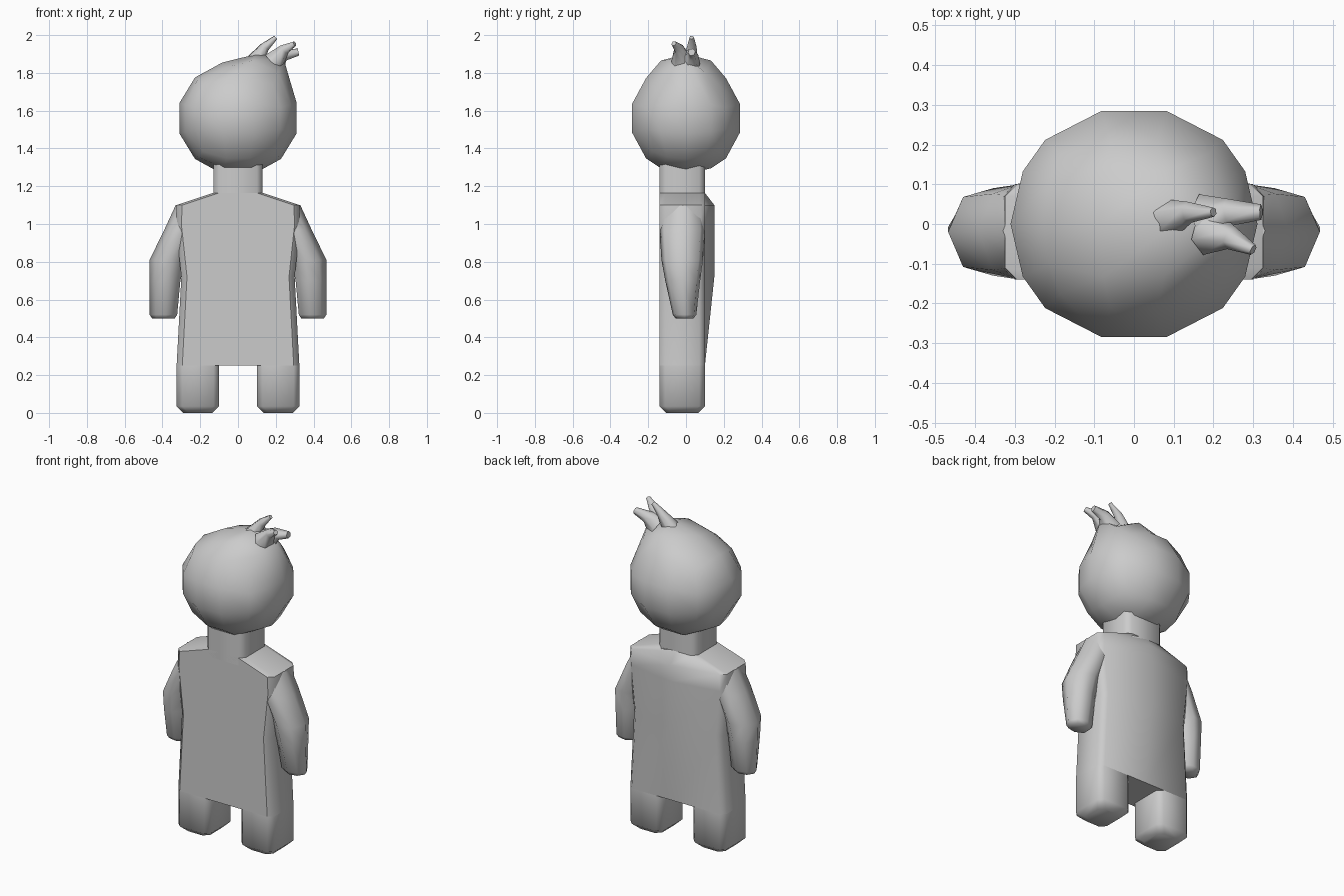
import bpy, bmesh, math
from mathutils import Vector

if "Cube" in bpy.data.objects:
    bpy.data.objects.remove(bpy.data.objects["Cube"])


def finish(bm, name, angle=45, mirror=False):
    bmesh.ops.recalc_face_normals(bm, faces=bm.faces)
    me = bpy.data.meshes.new(name)
    bm.to_mesh(me)
    bm.free()
    ob = bpy.data.objects.new(name, me)
    bpy.context.collection.objects.link(ob)
    bpy.ops.object.select_all(action='DESELECT')
    ob.select_set(True)
    bpy.context.view_layer.objects.active = ob
    bpy.ops.object.shade_smooth_by_angle(angle=math.radians(angle))
    if mirror:
        ob.modifiers.new("mirror", 'MIRROR').use_mirror_merge = False
    return ob


def loft(name, rings, mirror=False, angle=45):
    """Skin stacked rings [(z, [(x, y), ...]), ...] and cap the ends."""
    bm = bmesh.new()
    vs = [[bm.verts.new((x, y, z)) for x, y in pts] for z, pts in rings]
    n = len(vs[0])
    for a, b in zip(vs, vs[1:]):
        for i in range(n):
            j = (i + 1) % n
            bm.faces.new((a[i], a[j], b[j], b[i]))
    bm.faces.new(vs[0][::-1])
    bm.faces.new(vs[-1])
    return finish(bm, name, angle, mirror)


def box_ring(x0, x1, y0, y1, c):
    """Rectangle with chamfered corners."""
    return [(x0 + c, y0), (x1 - c, y0), (x1, y0 + c), (x1, y1 - c),
            (x1 - c, y1), (x0 + c, y1), (x0, y1 - c), (x0, y0 + c)]


def torso_ring(hx, back):
    """Flat front, short sides, ridge along the middle of the back."""
    c = 0.03
    return [(-hx + c, -.14), (0, -.14), (hx - c, -.14), (hx, -.11), (hx, .07),
            (hx - c, .1), (0, back), (-hx + c, .1), (-hx, .07), (-hx, -.11)]


def arm_ring(x0, x1, y0, y1):
    """Rounded section with a point on the outer side."""
    m, h, w = (y0 + y1) / 2, (y1 - y0) / 2, x1 - x0
    return [(x0, m - .5 * h), (x0 + .4 * w, m - h), (x1 - .2 * w, m - .8 * h), (x1, m),
            (x1 - .2 * w, m + .8 * h), (x0 + .4 * w, m + h), (x0, m + .5 * h)]


# Torso and neck
loft("torso", [(.25, torso_ring(.325, .1)), (.72, torso_ring(.30, .15)),
               (1.0, torso_ring(.33, .15)), (1.1, torso_ring(.325, .15)),
               (1.165, torso_ring(.13, .1))])
loft("neck", [(1.12, box_ring(-.13, .13, -.14, .1, .03)),
              (1.36, box_ring(-.13, .13, -.14, .1, .03))])

# Legs with bevelled soles
loft("legs", [(0, box_ring(.135, .29, -.105, .065, .03)),
              (.035, box_ring(.1, .325, -.14, .1, .03)),
              (.25, box_ring(.1, .325, -.14, .1, .03))], True, 60)

# Arms, from shoulder down to the blunt hand
loft("arms", [(z, arm_ring(*r)) for z, r in [
    (1.1, (.15, .33, -.13, .095)), (.97, (.22, .39, -.14, .1)),
    (.81, (.28, .468, -.13, .09)), (.7, (.305, .468, -.11, .075)),
    (.52, (.322, .468, -.07, .055)), (.5, (.335, .455, -.055, .04))]], True, 60)

# Head: a subdivided cube blown up to a sphere, top right pulled into the tuft
bm = bmesh.new()
bmesh.ops.create_cube(bm, size=2)
for axis, cuts in ((0, (-.27, .27)), (1, (-.5, 0, .5)), (2, (-.27, .27))):
    for c in cuts:
        p, n = Vector((0, 0, 0)), Vector((0, 0, 0))
        p[axis], n[axis] = c, 1
        bmesh.ops.bisect_plane(bm, geom=bm.verts[:] + bm.edges[:] + bm.faces[:],
                               plane_co=p, plane_no=n)
for v in bm.verts:
    c = v.co.copy()
    d = c.normalized()
    v.co = (d.x * .322, d.y * .305, 1.56 + d.z * .305)
    if c.z > .9 and c.x > .2 and abs(c.y) < .9:
        if abs(c.y) < .1:
            v.co = (.1, 0, 1.9) if c.x < .9 else (.24, 0, 1.88)
        else:
            v.co.z += .04
finish(bm, "head", 60)

# Hair tuft of three tapered locks
locks = [
    [(.09, .015, 1.86, .05), (.14, .03, 1.935, .027), (.2, .03, 1.988, .012)],
    [(.19, .01, 1.85, .07), (.24, .03, 1.895, .035), (.32, .03, 1.91, .02)],
    [(.19, -.02, 1.86, .06), (.245, -.035, 1.925, .03), (.3, -.065, 1.955, .014)],
]
for i, pts in enumerate(locks):
    cu = bpy.data.curves.new("hair_lock_%d" % (i + 1), 'CURVE')
    cu.dimensions = '3D'
    cu.bevel_depth = 1
    cu.bevel_resolution = 1
    cu.use_fill_caps = True
    sp = cu.splines.new('POLY')
    sp.points.add(len(pts) - 1)
    for p, (x, y, z, r) in zip(sp.points, pts):
        p.co = (x, y, z, 1)
        p.radius = r
    sp.use_smooth = True
    bpy.context.collection.objects.link(bpy.data.objects.new(cu.name, cu))
